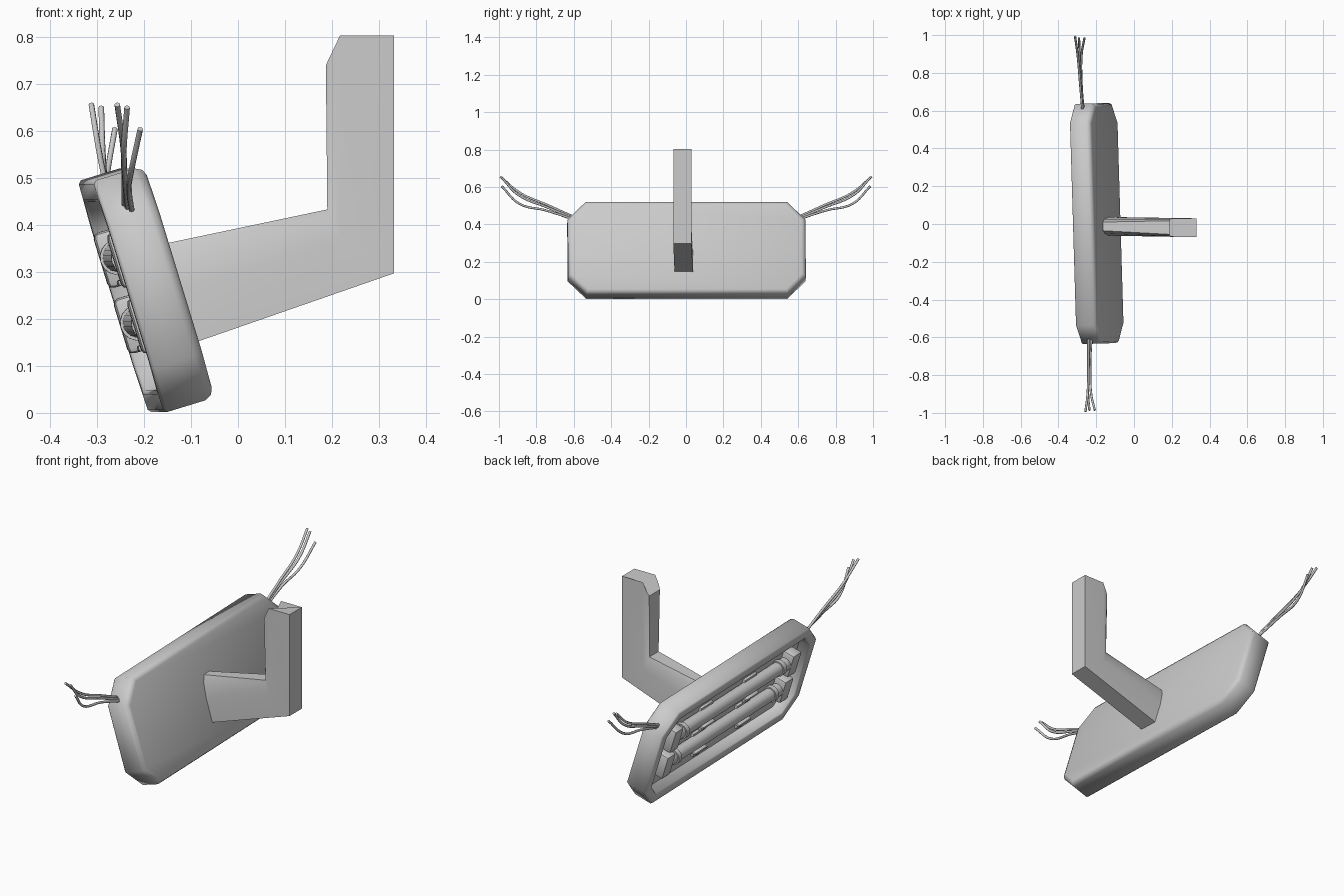
import bpy, bmesh, math
from mathutils import Matrix, Vector

if "Cube" in bpy.data.objects:
    bpy.data.objects.remove(bpy.data.objects["Cube"])

# Panel frame: local x = length, local y = up along panel, local z = out of open face
TILT, YAW = math.radians(17), math.radians(1.7)
u = Vector((-math.sin(TILT), 0, math.cos(TILT)))
n = Vector((-math.cos(TILT), 0, -math.sin(TILT)))
l = u.cross(n)
FRAME = (Matrix.Translation((-0.195, 0.003, 0.263)) @ Matrix.Rotation(YAW, 4, 'Z')
         @ Matrix((l, u, n)).transposed().to_4x4())


def finish(name, bm, matrix=None, angle=40):
    bmesh.ops.recalc_face_normals(bm, faces=bm.faces)
    me = bpy.data.meshes.new(name)
    bm.to_mesh(me)
    bm.free()
    ob = bpy.data.objects.new(name, me)
    bpy.context.collection.objects.link(ob)
    if matrix:
        ob.matrix_world = matrix
    bpy.ops.object.select_all(action='DESELECT')
    ob.select_set(True)
    bpy.context.view_layer.objects.active = ob
    bpy.ops.object.shade_smooth_by_angle(angle=math.radians(angle))
    return ob


def loft(name, rings, matrix=None, angle=40):
    bm = bmesh.new()
    vs = [[bm.verts.new(p) for p in r] for r in rings]
    k = len(vs[0])
    for a, b in zip(vs, vs[1:]):
        for i in range(k):
            bm.faces.new((a[i], a[(i + 1) % k], b[(i + 1) % k], b[i]))
    bm.faces.new(vs[0])
    bm.faces.new(vs[-1])
    return finish(name, bm, matrix, angle)


def box(name, loc, size, bevel=0.006):
    bm = bmesh.new()
    bmesh.ops.create_cube(bm, size=1)
    bmesh.ops.scale(bm, vec=size, verts=bm.verts)
    bmesh.ops.bevel(bm, geom=bm.edges[:], offset=bevel, segments=2,
                    affect='EDGES', profile=0.5)
    return finish(name, bm, FRAME @ Matrix.Translation(loc))


def tube(name, loc, radius, length):
    bm = bmesh.new()
    bmesh.ops.create_cone(bm, cap_ends=True, segments=16, radius1=radius,
                          radius2=radius, depth=length)
    return finish(name, bm, FRAME @ Matrix.Translation(loc)
                  @ Matrix.Rotation(math.pi / 2, 4, 'Y'))


def octagon(inset, z):
    L, H, c = 0.636 - inset, 0.258 - inset, 0.098 - 0.586 * inset
    return [(L, H - c, z), (L - c, H, z), (c - L, H, z), (-L, H - c, z),
            (-L, c - H, z), (c - L, -H, z), (L - c, -H, z), (L, c - H, z)]


# Housing: chamfered slab with rounded back edge and a recessed open face
loft("lamp_housing", [octagon(i, z) for i, z in (
    (0.022, -0.057), (0.008, -0.051), (0, -0.036), (0, 0.05), (0.007, 0.057),
    (0.042, 0.057), (0.048, 0.051), (0.05, 0.0))], FRAME, 50)

# Two lamp tubes with end sockets, collars and clips
for row, h in (("upper", 0.08), ("lower", -0.066)):
    tube(row + "_tube", (0, h, 0.027), 0.032, 0.96)
    for s, side in ((-1, "left"), (1, "right")):
        tag = f"{row}_{side}_"
        box(tag + "socket", (s * 0.485, h, 0.03), (0.07, 0.122, 0.064), 0.012)
        tube(tag + "collar", (s * 0.40, h, 0.027), 0.038, 0.025)
        box(tag + "clip_base", (s * 0.18, h - 0.02, 0.006), (0.1, 0.12, 0.014), 0.003)
        box(tag + "clip_lip", (s * 0.18, h - 0.052, 0.027), (0.1, 0.012, 0.045), 0.003)
        box(tag + "clip_foot", (s * 0.18, h - 0.075, 0.022), (0.05, 0.035, 0.016), 0.003)

# Bent wall arm: rounded inner edge, flat outer edge
stations = [
    (-0.012, 0.022, (-0.19, 0.353), (-0.17, 0.247), (-0.12, 0.14)),
    (-0.019, 0.036, (0.19, 0.433), (0.217, 0.37), (0.332, 0.297)),
    (-0.019, 0.042, (0.187, 0.74), (0.217, 0.803), (0.332, 0.803))]
rings = []
for y, w_in, inner, mid, outer in stations:
    near = tuple(a * 0.7 + b * 0.3 for a, b in zip(inner, mid))
    prof = [(inner, w_in), (near, (w_in + 0.053) / 2), (mid, 0.049), (outer, 0.049)]
    prof += [(p, -w) for p, w in reversed(prof)]
    rings.append([(p[0], y + w, p[1]) for p, w in prof])
loft("mounting_arm", rings, angle=50)


# Loose wires at both ends of the housing
def wire(name, pts):
    cu = bpy.data.curves.new(name, 'CURVE')
    cu.dimensions = '3D'
    cu.bevel_depth = 0.006
    cu.bevel_resolution = 2
    cu.resolution_u = 6
    cu.use_fill_caps = True
    sp = cu.splines.new('BEZIER')
    sp.bezier_points.add(len(pts) - 1)
    for b, p in zip(sp.bezier_points, pts):
        b.co = p
        b.handle_left_type = b.handle_right_type = 'AUTO'
    ob = bpy.data.objects.new(name, cu)
    bpy.context.collection.objects.link(ob)
    bpy.ops.object.select_all(action='DESELECT')
    ob.select_set(True)
    bpy.context.view_layer.objects.active = ob
    bpy.ops.object.convert(target='MESH')


# (y, z) side paths shared by both ends, with x per point for each end
paths = [[(0.61, 0.445), (0.74, 0.503), (0.89, 0.57), (0.993, 0.656)],
         [(0.61, 0.437), (0.74, 0.49), (0.90, 0.56), (0.985, 0.65)],
         [(0.61, 0.43), (0.75, 0.475), (0.89, 0.51), (0.985, 0.604)]]
xs = {-1: [(-0.242, -0.242, -0.245, -0.257), (-0.235, -0.24, -0.243, -0.236),
           (-0.226, -0.232, -0.228, -0.208)],
      1: [(-0.274, -0.285, -0.298, -0.312), (-0.272, -0.282, -0.288, -0.291),
          (-0.268, -0.278, -0.278, -0.262)]}
for s, end in ((-1, "front"), (1, "back")):
    for i, path in enumerate(paths):
        wire(f"{end}_wire_{i + 1}",
             [(x, s * y, z) for x, (y, z) in zip(xs[s][i], path)])
